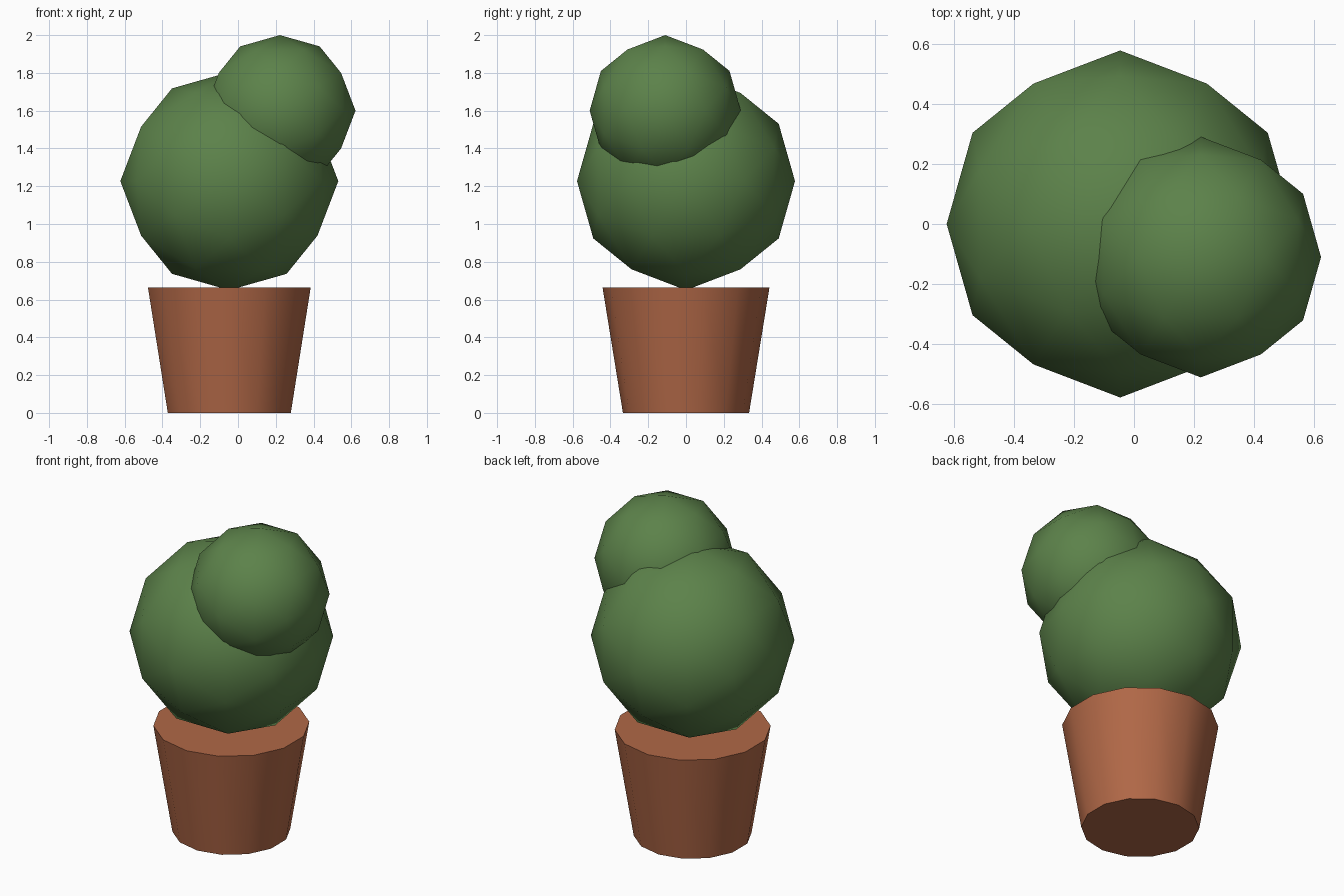
import bpy, bmesh, math
from mathutils import Vector

if "Cube" in bpy.data.objects:
    bpy.data.objects.remove(bpy.data.objects["Cube"])


def material(name, rgb):
    lin = [((c / 255 + 0.055) / 1.055) ** 2.4 for c in rgb]
    m = bpy.data.materials.new(name)
    m.diffuse_color = (*lin, 1)
    m.use_nodes = True
    m.node_tree.nodes["Principled BSDF"].inputs["Base Color"].default_value = m.diffuse_color
    return m


def make_object(name, bm, mat, loc):
    bmesh.ops.recalc_face_normals(bm, faces=bm.faces)
    me = bpy.data.meshes.new(name)
    bm.to_mesh(me)
    bm.free()
    me.materials.append(mat)
    ob = bpy.data.objects.new(name, me)
    ob.location = loc
    bpy.context.collection.objects.link(ob)
    return ob


def foliage_ball(name, radius, loc, mat):
    # axis-aligned icosahedron, split once and pushed out to a sphere
    phi = (1 + math.sqrt(5)) / 2
    bm = bmesh.new()
    for a in (-1, 1):
        for b in (-phi, phi):
            for co in ((b, a, 0), (0, b, a), (a, 0, b)):
                bm.verts.new(co)
    bmesh.ops.convex_hull(bm, input=bm.verts[:])
    bmesh.ops.subdivide_edges(bm, edges=bm.edges[:], cuts=1, use_grid_fill=True)
    for v in bm.verts:
        v.co = v.co.normalized() * radius
    for f in bm.faces:
        f.smooth = True
    return make_object(name, bm, mat, loc)


green = material("leaf green", (92, 130, 74))
clay = material("terracotta", (177, 104, 71))

# Pot: 14-sided tapered cone, smooth wall and flat caps
SIDES, HEIGHT = 14, 0.665
bm = bmesh.new()
rings = []
for r, z in ((0.334, 0), (0.442, HEIGHT)):
    rings.append([bm.verts.new((r * math.sin(2 * math.pi * i / SIDES),
                                r * math.cos(2 * math.pi * i / SIDES), z))
                  for i in range(SIDES)])
low, top = rings
for i in range(SIDES):
    j = (i + 1) % SIDES
    bm.faces.new((low[i], low[j], top[j], top[i])).smooth = True
bm.faces.new(low)
bm.faces.new(top)
for ring in rings:
    for i in range(SIDES):
        bm.edges.get((ring[i], ring[(i + 1) % SIDES])).smooth = False
make_object("pot", bm, clay, (-0.046, 0, 0))

# Foliage: large ball with a smaller one on its upper front right
foliage_ball("large_foliage", 0.577, (-0.046, 0, 1.227), green)
foliage_ball("small_foliage", 0.4, (0.222, -0.11, 1.6), green)
